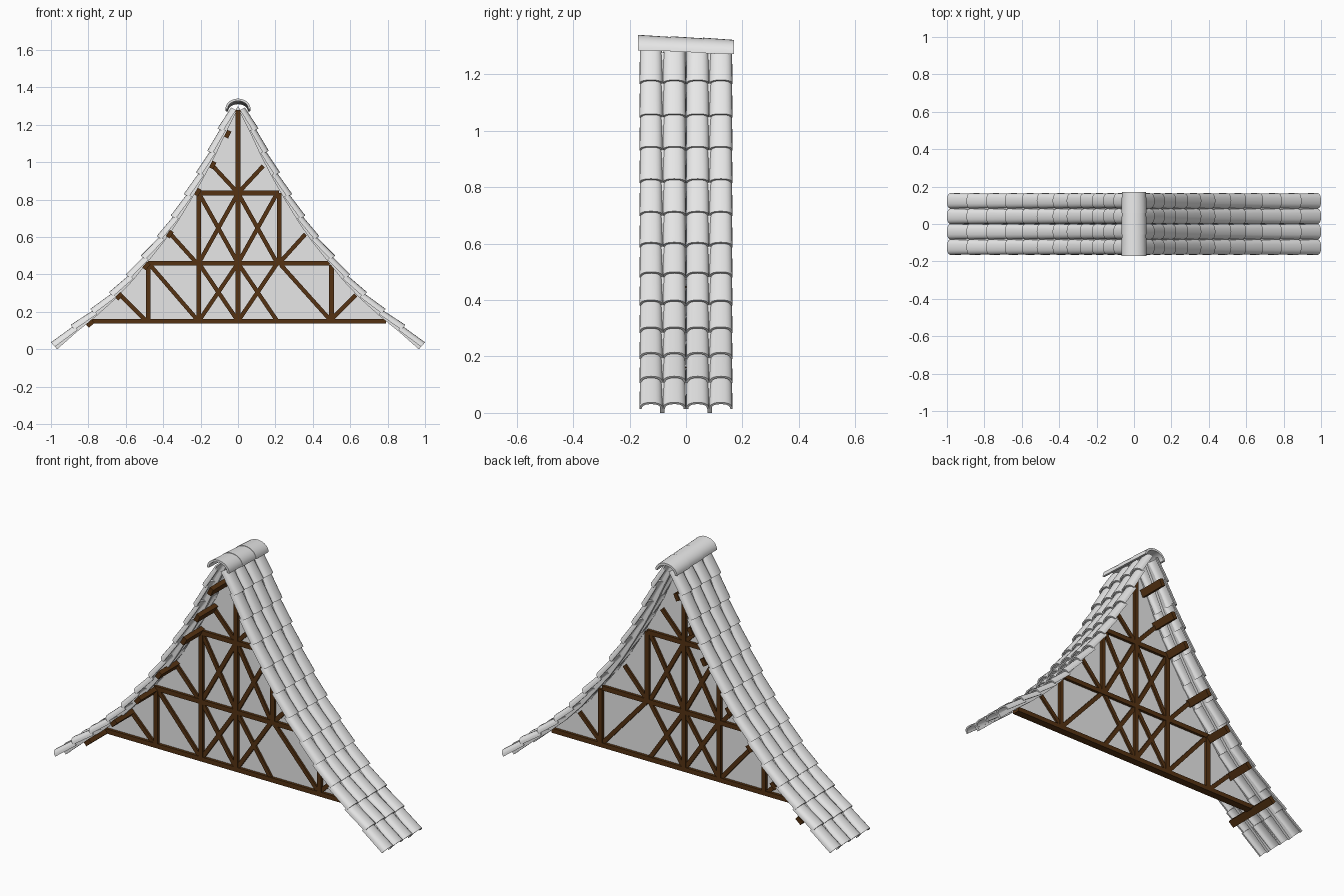
import bpy, bmesh, math
from mathutils import Vector

if "Cube" in bpy.data.objects:
    bpy.data.objects.remove(bpy.data.objects["Cube"])

def material(name, rgb):
    m = bpy.data.materials.new(name)
    m.diffuse_color = (*rgb, 1)
    m.use_nodes = True
    m.node_tree.nodes["Principled BSDF"].inputs["Base Color"].default_value = m.diffuse_color
    return m

GREY = material("pale_grey", (0.8, 0.8, 0.8))
BROWN = material("dark_timber", (0.09, 0.032, 0.006))

def finish(name, bm, mat, smooth=False):
    bmesh.ops.recalc_face_normals(bm, faces=bm.faces)
    me = bpy.data.meshes.new(name)
    bm.to_mesh(me)
    bm.free()
    me.materials.append(mat)
    ob = bpy.data.objects.new(name, me)
    bpy.context.collection.objects.link(ob)
    if smooth:
        bpy.ops.object.select_all(action='DESELECT')
        ob.select_set(True)
        bpy.context.view_layer.objects.active = ob
        bpy.ops.object.shade_smooth_by_angle(angle=math.radians(40))
    return ob

# Sweeping roof profile: one point per tile course, eave to ridge
P = [(1.0, .037), (.895, .13), (.79, .215), (.69, .305), (.60, .40), (.52, .50),
     (.435, .605), (.36, .715), (.29, .83), (.225, .945), (.165, 1.06), (.11, 1.18), (.055, 1.29)]
P = [Vector((x, 0, z)) for x, z in P]

def normal(i):
    t = (P[min(i + 1, len(P) - 1)] - P[max(i - 1, 0)]).normalized()
    return Vector((t.z, 0, -t.x))

def offset(d):
    return [p + normal(i) * d for i, p in enumerate(P)]

def arch(bm, ends, side, thick, n=10, power=0.8):
    """Hollow barrel tile. ends: two (crown point, up vector, half width, rise)."""
    rings = []
    for crown, up, w, rise in ends:
        ring = []
        for inner in (0, thick):
            angles = [math.pi * k / n for k in range(n + 1)]
            if inner:
                angles.reverse()
            for a in angles:
                c = math.cos(a)
                u = math.copysign(abs(c) ** power, c) * (w - inner)
                h = max(math.sin(a), 0) ** power * (rise - inner)
                ring.append(bm.verts.new(crown + up * (h - rise) + side * u))
        rings.append(ring)
    a, b = rings
    m = len(a)
    for k in range(m):
        j = (k + 1) % m
        bm.faces.new((a[k], a[j], b[j], b[k]))
    for r in rings:
        for k in range(n):
            bm.faces.new((r[k], r[k + 1], r[m - 2 - k], r[m - 1 - k]))

def prism(bm, pts, y0, y1):
    """Extrude a closed outline in the xz plane along y."""
    f = [bm.verts.new((p.x, y0, p.z)) for p in pts]
    b = [bm.verts.new((p.x, y1, p.z)) for p in pts]
    for k in range(len(pts)):
        j = (k + 1) % len(pts)
        bm.faces.new((f[k], f[j], b[j], b[k]))
    bm.faces.new(f)
    bm.faces.new(b)

def bar(bm, a, b, width, y0, y1):
    a, b = Vector((a[0], 0, a[1])), Vector((b[0], 0, b[1]))
    d = (b - a).normalized()
    s = Vector((d.z, 0, -d.x)) * width / 2
    prism(bm, [a - s, a + s, b + s, b - s], y0, y1)

def flip(v, s):
    return Vector((v.x * s, v.y, v.z))

# Four columns of overlapping barrel tiles on each slope, with thin rafters under the seams
Y = Vector((0, 1, 0))
low = offset(-0.014)
for s, label in ((1, "right"), (-1, "left")):
    bm = bmesh.new()
    for col in range(4):
        yc = Y * (-0.1238 + 0.0825 * col)
        for i in range(len(P) - 1):
            up = (P[i + 1] - P[i]).normalized()
            up = flip(Vector((up.z, 0, -up.x)), s)
            top = low[i + 1] + (low[i + 1] - P[i]) * 0.08
            arch(bm, [(flip(P[i], s) + yc, up, .0415, .032),
                      (flip(top, s) + yc, up, .0395, .030)], Y, .008)
    finish("roof_tiles_" + label, bm, GREY, True)

    bm = bmesh.new()
    a, b = offset(-0.028), offset(-0.05)
    for y in (-0.085, 0.085):
        for i in range(len(P) - 1):
            prism(bm, [flip(v, s) for v in (a[i], a[i + 1], b[i + 1], b[i])], y - .008, y + .008)
    bmesh.ops.remove_doubles(bm, verts=bm.verts, dist=1e-5)
    finish("rafters_" + label, bm, GREY)

# Three ridge cap tiles, stepping down towards the back
bm = bmesh.new()
for k in range(3):
    y0, z0 = -0.17 + 0.115 * k, 1.34 - 0.005 * k
    Z = Vector((0, 0, 1))
    arch(bm, [(Vector((0, y0, z0)), Z, .067, .055),
              (Vector((0, min(y0 + .125, .17), z0 - .008)), Z, .065, .05)],
         Vector((1, 0, 0)), .012, 14, 1)
finish("ridge_caps", bm, GREY, True)

# Gable wall filling the space under the roof curve
bm = bmesh.new()
edge = [v for v in offset(-0.042) if v.z > 0.16]
outline = [Vector((.80, 0, .15))] + edge + [Vector((0, 0, 1.30))]
outline += [flip(v, -1) for v in reversed(outline[:-1])]
prism(bm, outline, -.006, .006)
finish("gable_wall", bm, GREY)

# Timber frame: (x1, z1, x2, z2)
L, M, U = .15, .46, .835
main = [(-.79, L, .79, L), (-.49, M, .49, M), (-.22, U, .22, U), (0, L, 0, 1.28),
        (-.21, L, -.21, U), (.22, M, .22, U), (-.48, L, -.48, M - .01), (.5, L, .5, M - .01)]
braces = [(-.47, .45, -.22, .16), (.23, .45, .49, .16)]
for s in (-1, 1):
    for lo, hi in ((L, M), (M, U)):
        braces += [(0, lo, s * .21, hi), (s * .21, lo, 0, hi)]
    braces += [(0, U, s * .135, .98), (s * .22, M, s * .36, .615), (s * .49, L, s * .63, .29)]
for name, bars, w, d in (("frame_beams", main, .025, .021), ("frame_braces", braces, .022, .017)):
    bm = bmesh.new()
    for x1, z1, x2, z2 in bars:
        bar(bm, (x1, z1), (x2, z2), w, -d, d)
    finish(name, bm, BROWN)

# Purlins under the left slope only
bm = bmesh.new()
for x, z, ang in ((-.79, .137, 41), (-.635, .283, 45), (-.49, .445, 50), (-.365, .615, 56),
                  (-.215, .84, 61), (-.135, .985, 63), (-.055, 1.15, 65)):
    d = Vector((math.cos(math.radians(ang)), math.sin(math.radians(ang)))) * .02
    c = Vector((x, z))
    bar(bm, c - d, c + d, .024, -.16, .16)
finish("purlins", bm, BROWN)
